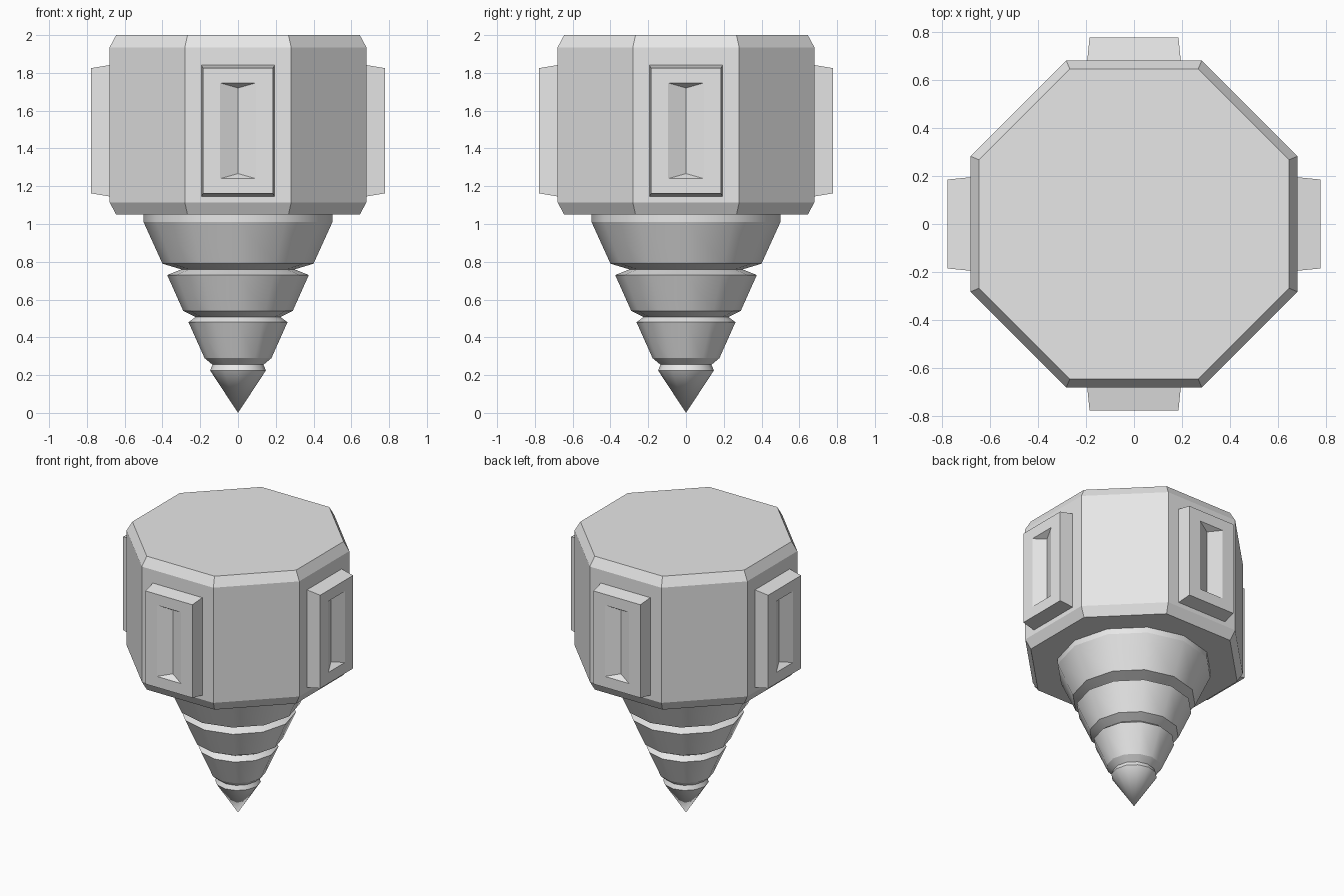
import bpy
import bmesh
from math import sin, cos, pi

if "Cube" in bpy.data.objects:
    bpy.data.objects.remove(bpy.data.objects["Cube"], do_unlink=True)

grey = bpy.data.materials.new("light grey")
grey.use_nodes = True
grey.diffuse_color = (0.8, 0.8, 0.8, 1)
grey.node_tree.nodes["Principled BSDF"].inputs["Base Color"].default_value = (0.8, 0.8, 0.8, 1)


def finish(bm, name):
    bmesh.ops.recalc_face_normals(bm, faces=bm.faces)
    mesh = bpy.data.meshes.new(name)
    bm.to_mesh(mesh)
    bm.free()
    mesh.materials.append(grey)
    obj = bpy.data.objects.new(name, mesh)
    bpy.context.collection.objects.link(obj)
    return obj


def lathe(name, profile, sides, turn=0.0, smooth=False):
    """Stack rings of (radius, height); a zero radius closes to a point."""
    bm = bmesh.new()
    rings = []
    for r, z in profile:
        count = sides if r > 0 else 1
        rings.append([bm.verts.new((r * cos(turn + 2 * pi * i / sides),
                                    r * sin(turn + 2 * pi * i / sides), z))
                      for i in range(count)])
    for a, b in zip(rings, rings[1:]):
        for i in range(sides):
            j = (i + 1) % sides
            if len(b) == 1:
                face = bm.faces.new((a[i], a[j], b[0]))
            else:
                face = bm.faces.new((a[i], a[j], b[j], b[i]))
            face.smooth = smooth
    for ring in (rings[0], rings[-1]):
        if len(ring) > 1:
            bm.faces.new(ring)
    # Keep the steps between tiers crisp
    for edge in bm.edges:
        if abs(edge.verts[0].co.z - edge.verts[1].co.z) < 1e-5:
            edge.smooth = False
    return finish(bm, name)


# Octagonal housing with chamfered rims, given by its flat-to-centre widths
corner = 1 / cos(pi / 8)
lathe("housing", [(0.645 * corner, 2.0), (0.68 * corner, 1.935),
                  (0.68 * corner, 1.115), (0.645 * corner, 1.05)], 8, pi / 8)

# Stepped drill cone
lathe("drill", [(0.5, 1.06), (0.5, 1.01), (0.4, 0.79), (0.3, 0.76),
                (0.375, 0.73), (0.29, 0.54), (0.225, 0.508),
                (0.262, 0.48), (0.177, 0.29), (0.135, 0.255),
                (0.148, 0.225), (0, 0)], 12, smooth=True)


def side_panel(name, angle):
    """Tapered plate facing -y with a V-shaped groove cut in its face."""
    bm = bmesh.new()

    def rectangle(half_width, low, high, y):
        return [bm.verts.new((x, y, z)) for x, z in
                ((-half_width, low), (half_width, low),
                 (half_width, high), (-half_width, high))]

    base = rectangle(0.195, 1.145, 1.842, -0.675)
    rim = rectangle(0.185, 1.162, 1.825, -0.777)
    groove = rectangle(0.095, 1.24, 1.747, -0.777)
    low = bm.verts.new((0, -0.732, 1.267))
    high = bm.verts.new((0, -0.732, 1.72))
    bm.faces.new(base)
    for a, b in ((base, rim), (rim, groove)):
        for i in range(4):
            j = (i + 1) % 4
            bm.faces.new((a[i], a[j], b[j], b[i]))
    bm.faces.new((groove[0], groove[1], low))
    bm.faces.new((groove[2], groove[3], high))
    bm.faces.new((groove[1], groove[2], high, low))
    bm.faces.new((groove[3], groove[0], low, high))
    finish(bm, name).rotation_euler.z = angle


# One grooved panel on each main side
for index, side in enumerate(("front", "left", "back", "right")):
    side_panel(side + "_panel", index * pi / 2)
